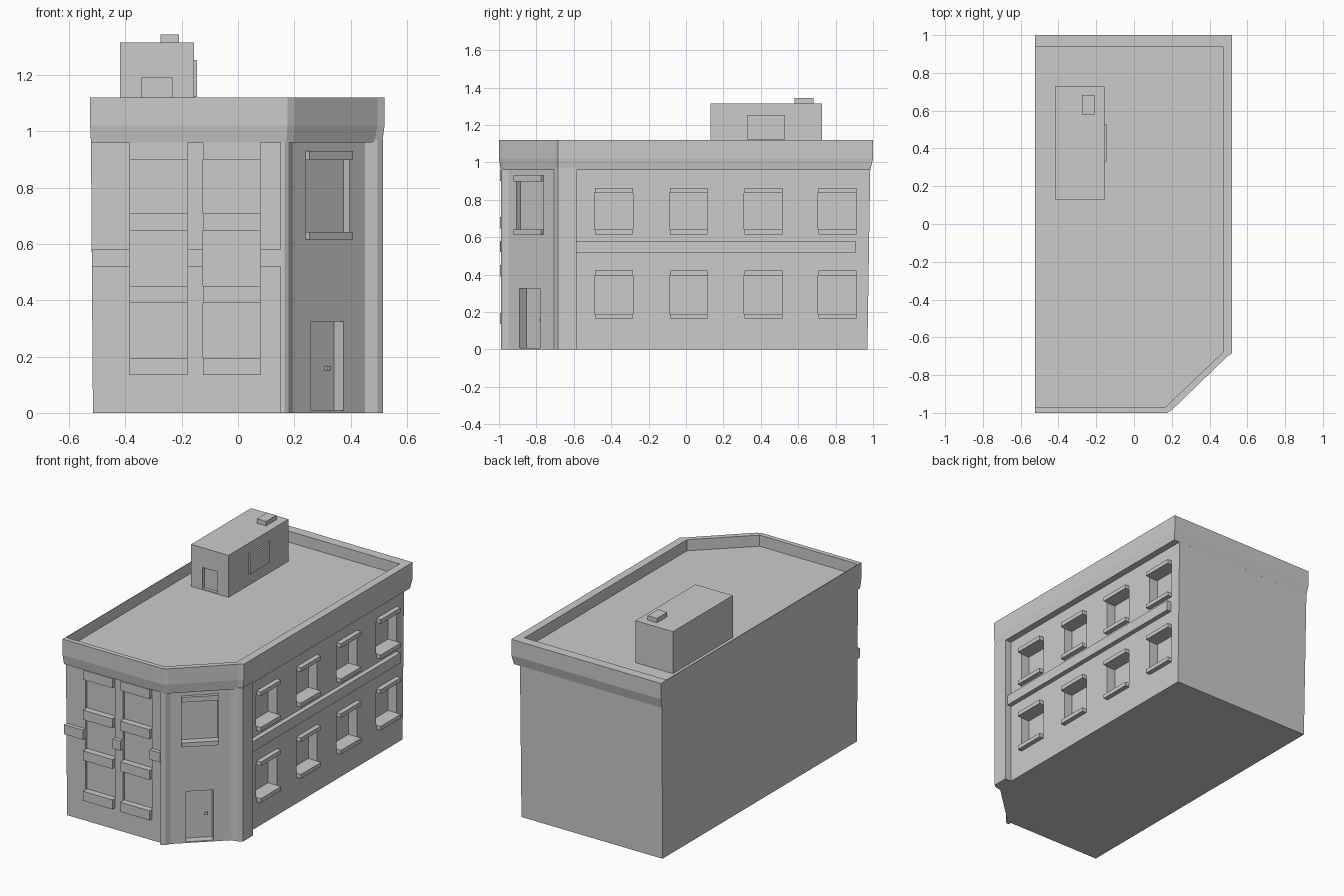
import bpy, bmesh, math
from mathutils import Matrix, Vector

if "Cube" in bpy.data.objects:
    bpy.data.objects.remove(bpy.data.objects["Cube"])


def make(name, bm):
    bmesh.ops.recalc_face_normals(bm, faces=bm.faces)
    me = bpy.data.meshes.new(name)
    bm.to_mesh(me)
    bm.free()
    ob = bpy.data.objects.new(name, me)
    bpy.context.scene.collection.objects.link(ob)
    return ob


def loft(name, rings):
    """Skin between rings of equal length [(points_xy, z), ...], capped at both ends."""
    bm = bmesh.new()
    vs = [[bm.verts.new((x, y, z)) for x, y in pts] for pts, z in rings]
    n = len(vs[0])
    for a, b in zip(vs, vs[1:]):
        for i in range(n):
            j = (i + 1) % n
            bm.faces.new((a[i], a[j], b[j], b[i]))
    bm.faces.new(vs[0])
    bm.faces.new(vs[-1])
    return make(name, bm)


def add_box(bm, x, y, z, frame=Matrix()):
    c = [(a + b) / 2 for a, b in (x, y, z)]
    s = [b - a for a, b in (x, y, z)]
    bmesh.ops.create_cube(bm, size=1, matrix=frame @ Matrix.Translation(c) @ Matrix.Diagonal((*s, 1)))


def boxes(name, items, frame=Matrix()):
    bm = bmesh.new()
    for x, y, z in items:
        add_box(bm, x, y, z, frame)
    return make(name, bm)


def carve(ob, cutter):
    m = ob.modifiers.new("openings", 'BOOLEAN')
    m.operation, m.solver, m.object = 'DIFFERENCE', 'EXACT', cutter
    dg = bpy.context.evaluated_depsgraph_get()
    me = bpy.data.meshes.new_from_object(ob.evaluated_get(dg))
    ob.modifiers.clear()
    ob.data = me
    bpy.data.objects.remove(cutter)


# Angled corner frame: local x along the wall, local -y outwards
corner = (Matrix.Translation((0.195, -0.95, 0))
          @ Matrix.Rotation(math.atan2(0.24, 0.255), 4, 'Z'))

# Repeating layout
columns = [(-0.385, -0.18), (-0.125, 0.08)]
side_windows = [(c - 0.1025, c + 0.1025) for c in (-0.387, 0.013, 0.413, 0.808)]
floors = [(0.19, 0.395), (0.64, 0.837)]

# Main walls, leaning out slightly at the left and back
walls = loft("walls", [
    ([(-0.515, -0.97), (0.17, -0.97), (0.195, -0.95), (0.45, -0.71),
      (0.47, -0.69), (0.47, 0.97), (-0.515, 0.97)], 0),
    ([(-0.522, -0.97), (0.17, -0.97), (0.195, -0.95), (0.45, -0.71),
      (0.47, -0.69), (0.47, 0.985), (-0.522, 0.985)], 0.965)])

# Window and door recesses
bm = bmesh.new()
for x in columns:
    add_box(bm, x, (-1.1, -0.955), (0.15, 0.955))
for y in side_windows:
    for z in floors:
        add_box(bm, (0.41, 0.6), y, z)
add_box(bm, (0.062, 0.275), (-0.1, 0.03), (0.64, 0.90), corner)
add_box(bm, (0.089, 0.247), (-0.1, 0.05), (0.008, 0.325), corner)
carve(walls, make("recess_cutter", bm))

# Roof band with parapet and sunken deck
outer = [(-0.525, -1), (0.175, -1), (0.2, -0.985), (0.495, -0.70),
         (0.52, -0.685), (0.52, 1), (-0.525, 1)]
lower = [(-0.522, -0.99), (0.172, -0.99), (0.197, -0.975), (0.485, -0.70),
         (0.512, -0.685), (0.512, 0.985), (-0.522, 0.985)]
inner = [(-0.521, -0.97), (0.15, -0.97), (0.165, -0.97), (0.46, -0.69),
         (0.47, -0.68), (0.47, 0.94), (-0.521, 0.94)]
loft("parapet_and_roof", [(lower, 0.96), (outer, 1.02), (outer, 1.12),
                          (inner, 1.12), (inner, 1.05)])

# Corner pilasters
right = [(0.45, -0.71), (0.495, -0.70), (0.515, -0.685), (0.515, -0.585), (0.46, -0.585)]
front = [(0.15, -0.96), (0.15, -0.99), (0.165, -0.99), (0.18, -0.98), (0.195, -0.95)]
for name, pts in (("right_pilaster", right), ("front_pilaster", front)):
    loft(name, [(pts, 0), (pts, 0.97)])

# Front blocks above and below the windows, and the front string course
boxes("front_sills", [(x, (-0.995, -0.95), (z, z + 0.06))
                      for x in columns for z in (0.135, 0.39, 0.647, 0.90)])
boxes("front_string_course", [(x, (-0.995, -0.96), (0.52, 0.58))
                              for x in ((-0.518, -0.385), (-0.18, -0.125), (0.08, 0.152))])

# Side sills, lintels and string course
boxes("side_sills_and_lintels", [((0.46, 0.5), (y[0] + 0.003, y[1]), s)
                                 for y in side_windows for z in floors
                                 for s in ((z[0] - 0.026, z[0]), (z[1], z[1] + 0.026))])
boxes("side_string_course", [((0.46, 0.5), (-0.59, 0.905), (0.515, 0.58))])

# Corner window trim and door knob
boxes("corner_sill_and_lintel", [((0.062, 0.275), (-0.02, 0.01), (0.615, 0.642)),
                                 ((0.062, 0.275), (-0.02, 0.01), (0.898, 0.93))], corner)
boxes("door_knob", [((0.202, 0.22), (0.038, 0.052), (0.15, 0.166))], corner)

# Roof house with recessed door, side panel and vent
house = boxes("roof_house", [((-0.418, -0.157), (0.13, 0.728), (1.045, 1.315))])
carve(house, boxes("door_cutter", [((-0.34, -0.234), (0.0, 0.15), (1.055, 1.19))]))
boxes("roof_house_panel", [((-0.16, -0.146), (0.33, 0.528), (1.122, 1.252))])
boxes("roof_vent", [((-0.275, -0.21), (0.58, 0.682), (1.31, 1.343))])
